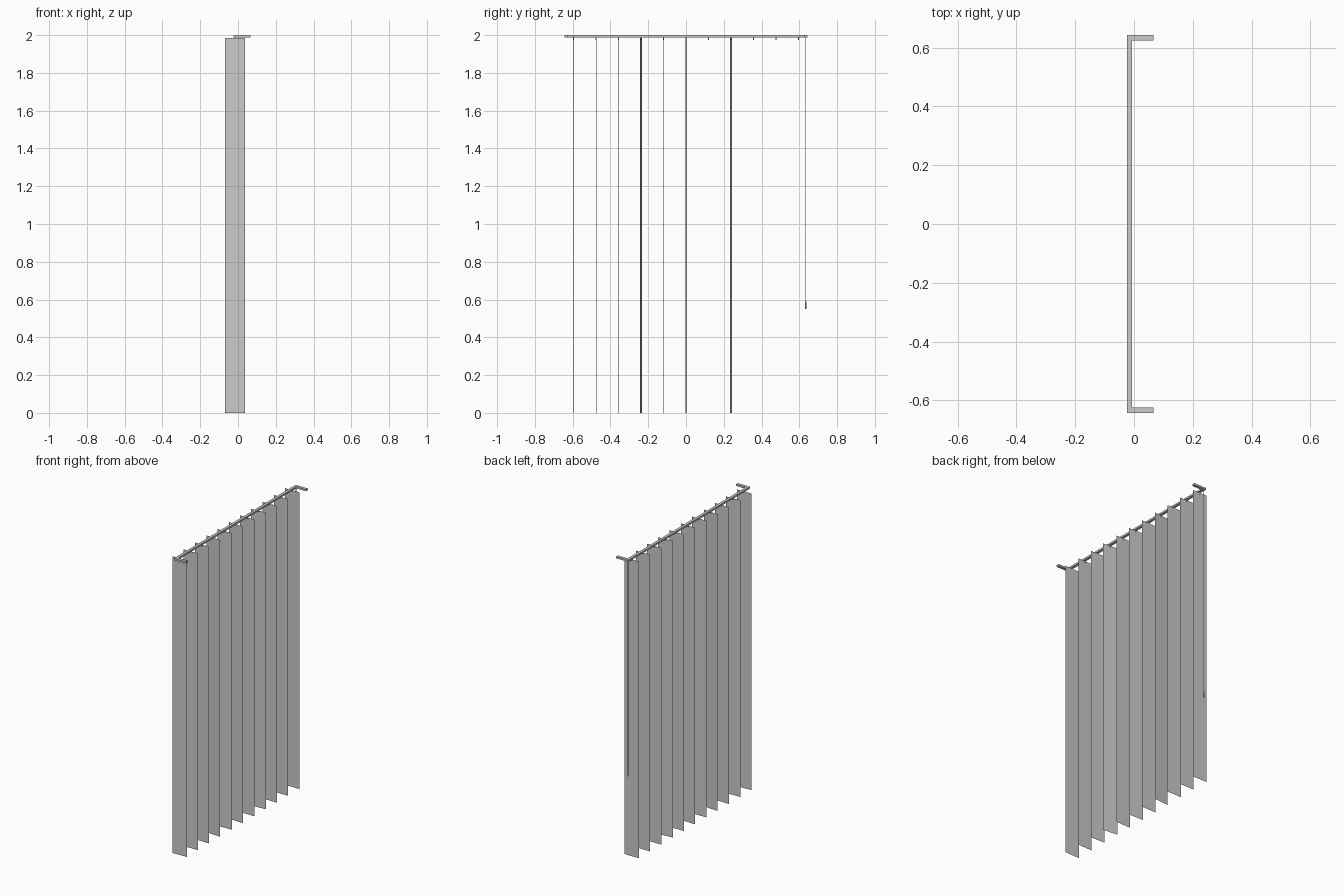
import bpy
import bmesh
from math import radians
from mathutils import Matrix, Vector

cube = bpy.data.objects.get("Cube")
if cube:
    bpy.data.objects.remove(cube, do_unlink=True)

grey = bpy.data.materials.new("light grey")
grey.use_nodes = True
colour = (0.6, 0.6, 0.6, 1)
grey.diffuse_color = colour
grey.node_tree.nodes["Principled BSDF"].inputs["Base Color"].default_value = colour


def finish(name, bm):
    mesh = bpy.data.meshes.new(name)
    bm.to_mesh(mesh)
    bm.free()
    mesh.materials.append(grey)
    obj = bpy.data.objects.new(name, mesh)
    bpy.context.collection.objects.link(obj)
    return obj


def box(name, low, high):
    low, high = Vector(low), Vector(high)
    bm = bmesh.new()
    place = Matrix.Translation((low + high) / 2) @ Matrix.Diagonal((*(high - low), 1))
    bmesh.ops.create_cube(bm, size=1, matrix=place)
    return finish(name, bm)


def rod(name, x, y, bottom, top, radius):
    bm = bmesh.new()
    bmesh.ops.create_cone(bm, cap_ends=True, segments=8, radius1=radius, radius2=radius,
                          depth=top - bottom,
                          matrix=Matrix.Translation((x, y, (bottom + top) / 2)))
    obj = finish(name, bm)
    for face in obj.data.polygons:
        face.use_smooth = abs(face.normal.z) < 0.5
    return obj


def slat(name, y, angle):
    # Paper-thin upright sheet, twisted a little about its hook
    bm = bmesh.new()
    half = SLAT_WIDTH / 2
    corners = [(-half, 0, 0), (half, 0, 0), (half, 0, SLAT_TOP), (-half, 0, SLAT_TOP)]
    bm.faces.new([bm.verts.new(c) for c in corners])
    twist = Matrix.Translation((CENTRE, y, 0)) @ Matrix.Rotation(radians(angle), 4, "Z")
    bm.transform(twist)
    return finish(name, bm)


CENTRE = -0.015
SLAT_WIDTH = 0.106
SLAT_TOP = 1.984
RAIL_BOTTOM = 1.988
END = 0.643

# Head rail with a wall bracket at each end
box("head_rail", (-0.024, -END, RAIL_BOTTOM), (-0.006, END, 2))
for side, name in ((-1, "front_bracket"), (1, "back_bracket")):
    inner, outer = sorted((side * (END - 0.019), side * END))
    box(name, (-0.006, inner, RAIL_BOTTOM), (0.066, outer, 2))

# Hanging slats, each with a small hook
twists = [1.5, 1.5, -1.5, -5, 1.5, -1.5, 0.3, 5, 0, 0.3, 0.3]
for i, angle in enumerate(twists):
    y = (i - 5) * 0.119
    slat(f"slat_{i + 1}", y, angle)
    rod(f"hook_{i + 1}", CENTRE, y, 1.974, 1.99, 0.002)

# Pull cord with a weight
rod("pull_cord", CENTRE, 0.634, 0.58, 1.99, 0.002)
rod("cord_weight", CENTRE, 0.634, 0.55, 0.59, 0.004)
